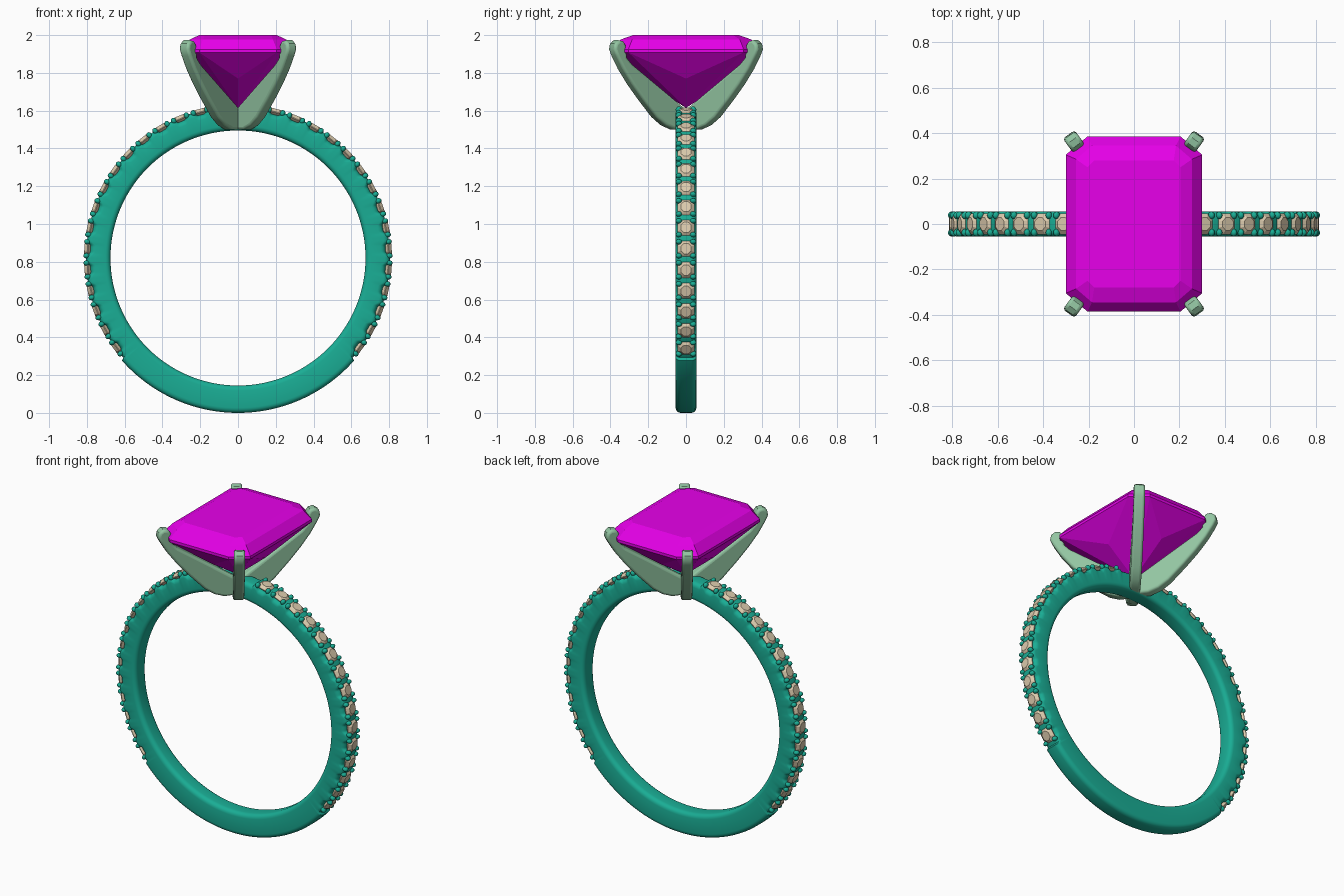
import bpy, bmesh, math
from mathutils import Matrix, Vector

if "Cube" in bpy.data.objects:
    bpy.data.objects.remove(bpy.data.objects["Cube"])

CZ = 0.82          # ring centre height
STONE_ANGLES = [-36.5 + 8 * i for i in range(15)]


def material(name, rgb):
    m = bpy.data.materials.new(name)
    m.diffuse_color = (*rgb, 1)
    m.use_nodes = True
    m.node_tree.nodes["Principled BSDF"].inputs["Base Color"].default_value = m.diffuse_color
    return m


TEAL = material("teal", (0.01, 0.42, 0.30))
GREEN = material("pale_green", (0.29, 0.56, 0.36))
TAN = material("tan", (0.72, 0.60, 0.42))
PURPLE = material("magenta", (0.80, 0.0, 0.82))


def finish(name, bm, mat, smooth=None):
    bmesh.ops.recalc_face_normals(bm, faces=bm.faces)
    me = bpy.data.meshes.new(name)
    bm.to_mesh(me)
    bm.free()
    ob = bpy.data.objects.new(name, me)
    bpy.context.collection.objects.link(ob)
    me.materials.append(mat)
    if smooth:
        bpy.ops.object.select_all(action='DESELECT')
        bpy.context.view_layer.objects.active = ob
        ob.select_set(True)
        bpy.ops.object.shade_smooth_by_angle(angle=math.radians(smooth))
    return ob


def loft(bm, rings, closed=False):
    n = len(rings[0])
    pairs = list(zip(rings, rings[1:])) + ([(rings[-1], rings[0])] if closed else [])
    for a, b in pairs:
        for i in range(n):
            bm.faces.new((a[i], a[(i + 1) % n], b[(i + 1) % n], b[i]))


def radial(deg):
    """Place local z along the radius of the ring at this angle."""
    return Matrix.Translation((0, 0, CZ)) @ Matrix.Rotation(math.radians(90 - deg), 4, 'Y')


def both_sides(deg):
    return (deg, 180 - deg)


# Band: rounded section swept round, scalloped on the outside under the stones
def outer_radius(deg):
    a = (deg + 90) % 360 - 90
    if a > 90:
        a = 180 - a
    if a < -41:
        return 0.82
    if a > 79.5:
        return 0.79
    d = abs((a + 36.5 + 4) % 8 - 4)          # distance from nearest stone
    return 0.783 + 0.021 * min(1, max(0, (d - 1.4) / 1.4))


def section(r_out, r_in=0.675, hw=0.055, f=0.027):
    pts = []
    for sy, r, start in ((1, r_out, 0), (-1, r_out, 90), (-1, r_in, 180), (1, r_in, 270)):
        sr = -1 if r == r_out else 1
        for k in range(5):
            t = math.radians(start + 22.5 * k)
            pts.append((sy * (hw - f) + f * math.cos(t), r + sr * f + f * math.sin(t)))
    return pts


bm = bmesh.new()
rings = []
for k in range(720):
    deg = k * 0.5
    c, s = math.cos(math.radians(deg)), math.sin(math.radians(deg))
    rings.append([bm.verts.new((r * c, y, CZ + r * s)) for y, r in section(outer_radius(deg))])
loft(bm, rings, closed=True)
finish("band", bm, TEAL, 40)

# Small round stones set along the band
bm = bmesh.new()
for angle in STONE_ANGLES:
    for deg in both_sides(angle):
        M = radial(deg)
        rings = []
        for rad, z in ((0.030, 0.815), (0.050, 0.799), (0.050, 0.795), (0.006, 0.762)):
            rings.append([bm.verts.new(M @ Vector((rad * math.cos(t), rad * math.sin(t), z)))
                          for t in (math.pi / 4 * (i + 0.5) for i in range(8))])
        loft(bm, rings)
        bm.faces.new(rings[0])
        bm.faces.new(rings[-1])
finish("band_stones", bm, TAN)

# Bead prongs: four gripping each small stone
bm = bmesh.new()
for angle in STONE_ANGLES:
    for off in (-2.65, 2.65):
        for deg in both_sides(angle + off):
            for y in (-0.038, 0.038):
                M = radial(deg) @ Matrix.Translation((0, y, 0.802)) @ Matrix.Diagonal((0.014, 0.017, 0.017, 1))
                bmesh.ops.create_uvsphere(bm, u_segments=12, v_segments=8, radius=1, matrix=M)
finish("bead_prongs", bm, TEAL, 60)

# Head: two crossed plates, each carrying a pair of curved claws
HALF = [(0.09, 1.50), (0.15, 1.522), (0.21, 1.565), (0.30, 1.66), (0.37, 1.74), (0.43, 1.82),
        (0.472, 1.89), (0.488, 1.925), (0.482, 1.955), (0.458, 1.973), (0.428, 1.968),
        (0.412, 1.945), (0.405, 1.88), (0.37, 1.845)]
outline = HALF + [(0, 1.595)] + [(-r, z) for r, z in reversed(HALF)]
for name, ang in (("claw_pair_a", 53.9), ("claw_pair_b", -53.9)):
    bm = bmesh.new()
    rot = Matrix.Rotation(math.radians(ang), 4, 'Z')
    sides = [[bm.verts.new(rot @ Vector((r, t, z))) for r, z in outline] for t in (-0.032, 0.032)]
    loft(bm, sides)
    for side in sides:
        bm.faces.new(side)
    ob = finish(name, bm, GREEN, 40)
    bev = ob.modifiers.new("round_edges", 'BEVEL')
    bev.width = 0.014
    bev.segments = 3
    bev.limit_method = 'ANGLE'
    bev.angle_limit = math.radians(50)


# Centre stone: cut-corner rectangle with stepped crown and pointed pavilion
def octagon(bm, hx, hy, cx, cy, z):
    q = [(hx, -hy + cy), (hx, hy - cy), (hx - cx, hy), (-hx + cx, hy),
         (-hx, hy - cy), (-hx, -hy + cy), (-hx + cx, -hy), (hx - cx, -hy)]
    return [bm.verts.new((x, y, z)) for x, y in q]


bm = bmesh.new()
rings = [octagon(bm, 0.205, 0.28, 0.03, 0.03, 2.0),
         octagon(bm, 0.255, 0.345, 0.07, 0.06, 1.977),
         octagon(bm, 0.30, 0.385, 0.095, 0.08, 1.925),
         octagon(bm, 0.30, 0.385, 0.095, 0.08, 1.908)]
loft(bm, rings)
bm.faces.new(rings[0])
g = rings[-1]
apex = bm.verts.new((0, 0, 1.615))
mids = [bm.verts.new(p) for p in ((0.19, 0, 1.77), (0, 0.245, 1.77), (-0.19, 0, 1.77), (0, -0.245, 1.77))]
for i, m in enumerate(mids):
    a, b, c = g[2 * i], g[2 * i + 1], g[(2 * i + 2) % 8]
    bm.faces.new((a, b, m))          # main side facet
    bm.faces.new((m, b, apex))
    bm.faces.new((a, m, apex))
    bm.faces.new((b, c, apex))       # corner facet
finish("centre_stone", bm, PURPLE)
